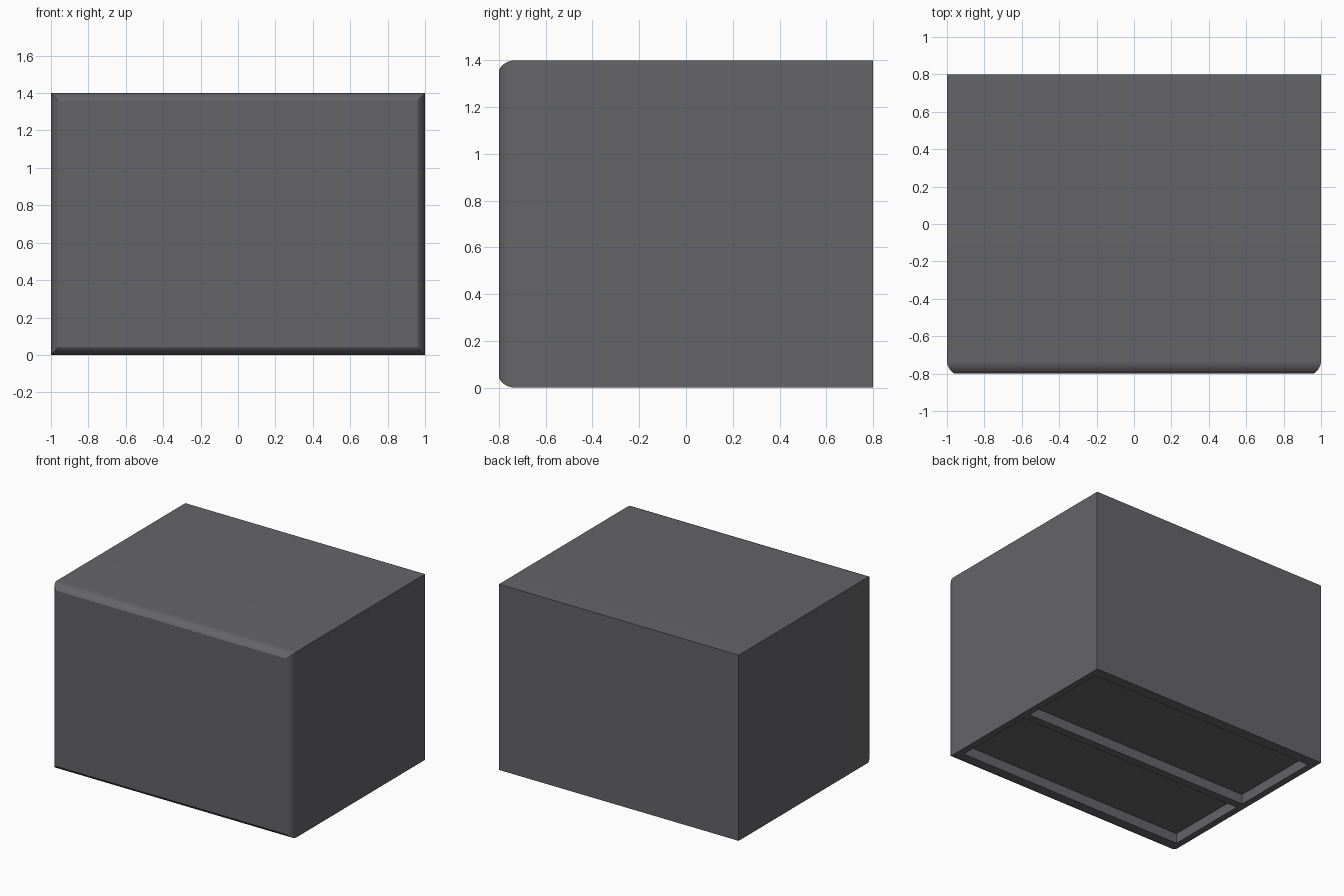
import bpy, bmesh
from math import sin, cos, radians

if "Cube" in bpy.data.objects:
    bpy.data.objects.remove(bpy.data.objects["Cube"])

W, D, H = 2.0, 1.6, 1.4
R, ARC, STEPS = 0.08, 60, 8   # front edge rounding


def make_object(name, bm):
    bmesh.ops.recalc_face_normals(bm, faces=bm.faces)
    mesh = bpy.data.meshes.new(name)
    bm.to_mesh(mesh)
    bm.free()
    obj = bpy.data.objects.new(name, mesh)
    bpy.context.collection.objects.link(obj)
    return obj


def ring(bm, y, inset):
    x, lo, hi = W / 2 - inset, inset, H - inset
    return [bm.verts.new((px, y, pz)) for px, pz in ((-x, lo), (x, lo), (x, hi), (-x, hi))]


# Cabinet body: rectangles lofted back to front, shrinking along an arc with mitred corners
bm = bmesh.new()
y_arc = -D / 2 + R * sin(radians(ARC))
rings = [ring(bm, D / 2, 0)]
for i in range(STEPS + 1):
    a = radians(ARC * i / STEPS)
    rings.append(ring(bm, y_arc - R * sin(a), R * (1 - cos(a))))
for r0, r1 in zip(rings, rings[1:]):
    for k in range(4):
        n = (k + 1) % 4
        bm.faces.new((r0[k], r0[n], r1[n], r1[k]))
bm.faces.new(rings[0])
bm.faces.new(rings[-1])
body = make_object("box_body", bm)

# Two shallow recesses in the underside, separated by a rib
DEPTH = 0.075
bm = bmesh.new()
for y0, y1 in ((-0.68, -0.04), (0.02, 0.72)):
    vs = bmesh.ops.create_cube(bm, size=1)["verts"]
    bmesh.ops.scale(bm, vec=(1.9, y1 - y0, 2 * DEPTH), verts=vs)
    bmesh.ops.translate(bm, vec=(0, (y0 + y1) / 2, 0), verts=vs)
cutter = make_object("recess_cutter", bm)

bpy.context.view_layer.objects.active = body
body.select_set(True)
mod = body.modifiers.new("recesses", "BOOLEAN")
mod.operation = "DIFFERENCE"
mod.solver = "EXACT"
mod.object = cutter
bpy.ops.object.modifier_apply(modifier=mod.name)
bpy.data.objects.remove(cutter, do_unlink=True)

# Smooth rounding, crisp edges
bpy.ops.object.shade_smooth_by_angle(angle=radians(25))

# Dark grey finish
mat = bpy.data.materials.new("dark_grey")
mat.diffuse_color = (0.13, 0.13, 0.14, 1)
mat.use_nodes = True
mat.node_tree.nodes["Principled BSDF"].inputs["Base Color"].default_value = mat.diffuse_color
body.data.materials.clear()
body.data.materials.append(mat)
